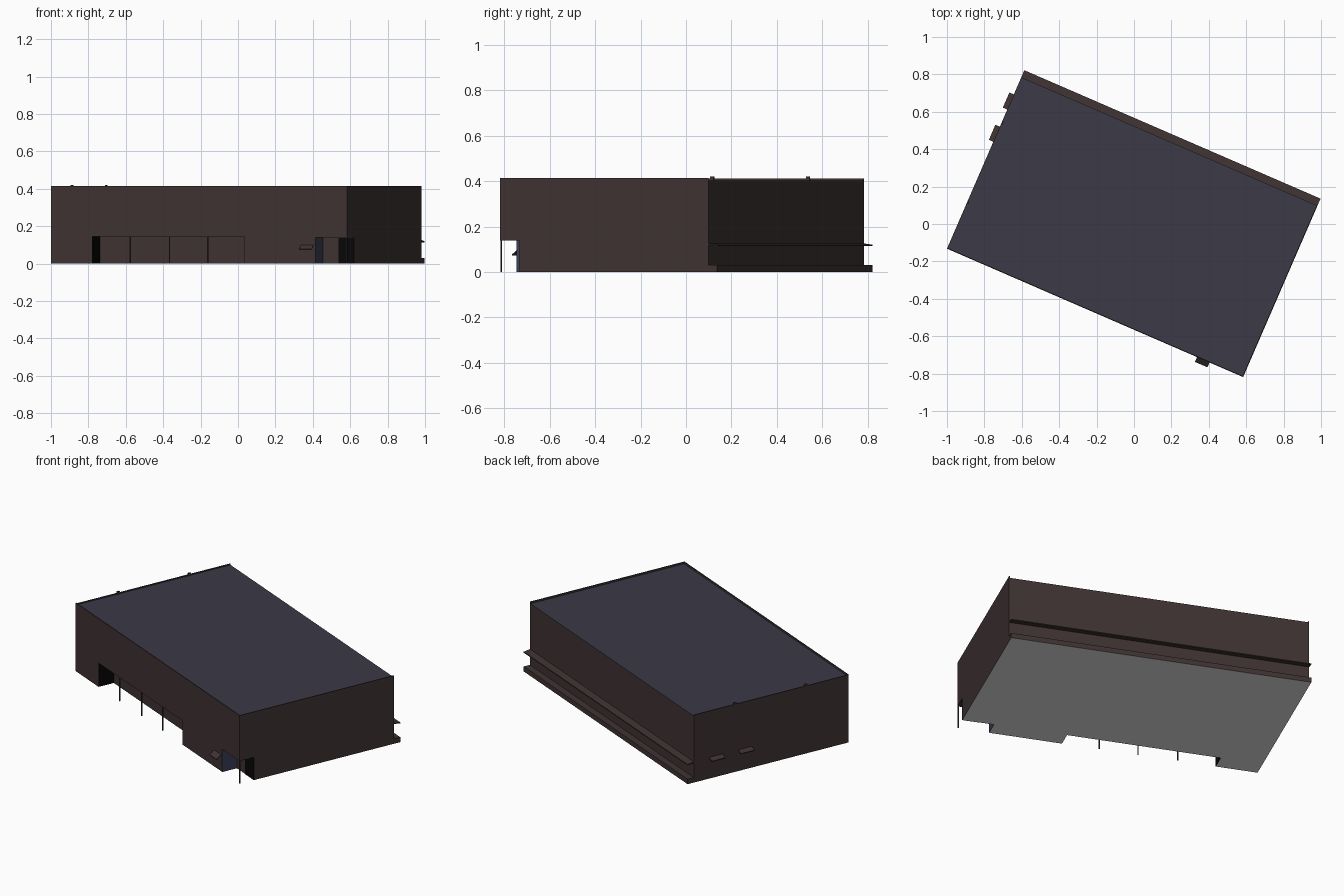
import bpy, bmesh, math
from mathutils import Matrix, Vector

if "Cube" in bpy.data.objects:
    bpy.data.objects.remove(bpy.data.objects["Cube"])

# Local frame: u along the long front wall, v towards the back wall
L, D, H, ROOF = 1.726, 0.999, 0.415, 0.404
FRAME = Matrix.Translation((-1.0, -0.132, 0)) @ Matrix.Rotation(math.atan2(-0.685, 1.58), 4, 'Z')


def mat(name, rgb):
    m = bpy.data.materials.new(name)
    m.diffuse_color = (*rgb, 1)
    m.use_nodes = True
    m.node_tree.nodes["Principled BSDF"].inputs["Base Color"].default_value = m.diffuse_color
    return m


BROWN = mat("brown wall", (0.050, 0.033, 0.033))
SLATE = mat("slate roof", (0.043, 0.042, 0.063))
GLASS = mat("blue glass", (0.043, 0.048, 0.090))
BLACK = mat("black panel", (0.002, 0.002, 0.002))
GREY = mat("pale floor", (0.80, 0.80, 0.80))


def box(name, u, v, z, mats, drop=None):
    """Box from ranges; drop=(axis, wall, slope) tilts it down away from a wall."""
    bm = bmesh.new()
    bmesh.ops.create_cube(bm, size=1)
    for vert in bm.verts:
        vert.co = Vector([r[0] + (c + 0.5) * (r[1] - r[0]) for r, c in zip((u, v, z), vert.co)])
        if drop:
            axis, wall, slope = drop
            vert.co.z -= abs(vert.co[axis] - wall) * slope
    me = bpy.data.meshes.new(name)
    bm.to_mesh(me)
    bm.free()
    for m in mats:
        me.materials.append(m)
    ob = bpy.data.objects.new(name, me)
    bpy.context.collection.objects.link(ob)
    ob.matrix_world = FRAME
    return ob


# Main block with the front recess and the corner entrance cut out
body = box("building_body", (0, L), (0, D), (0, ROOF), [BROWN, SLATE, GREY])
cutters = [box("recess_cutter", (0.24, 1.125), (-0.1, 0.098), (-0.1, 0.145), []),
           box("entrance_cutter", (1.543, L + 0.1), (-0.1, 0.094), (-0.1, 0.138), [])]
bpy.context.view_layer.objects.active = body
for c in cutters:
    c.hide_render = True
    mod = body.modifiers.new("cut", 'BOOLEAN')
    mod.operation, mod.solver, mod.object = 'DIFFERENCE', 'EXACT', c
    bpy.ops.object.modifier_apply(modifier=mod.name)
    bpy.data.objects.remove(c)
for p in body.data.polygons:
    p.material_index = 1 if p.normal.z > 0.5 else 2 if p.normal.z < -0.5 and p.center.z < 0.01 else 0

# Low rim around the roof
T = 0.005
box("front_parapet", (0, L), (0, T), (ROOF, H), [BROWN])
box("right_parapet", (L - T, L), (T, D), (ROOF, H), [BROWN])
box("left_parapet", (0, T), (T, D), (ROOF, 0.411), [BROWN])
for i, v in enumerate((0.272, 0.732)):
    box(f"roof_block_{i + 1}", (0, 0.009), (v - 0.008, v + 0.008), (0.402, 0.421), [BROWN])

# Painted panels in the recess and the entrance
box("recess_side_panel", (0.24, 0.242), (0.001, 0.098), (0, 0.145), [BLACK])
box("entrance_glass", (1.543, 1.545), (0.001, 0.094), (0, 0.138), [GLASS])
box("entrance_door", (1.635, L), (0.092, 0.094), (0, 0.137), [BLACK])

# Thin columns
for i, u in enumerate((0.460, 0.689, 0.912, L - 0.004)):
    box(f"column_{i + 1}", (u - 0.003, u + 0.003), (0.001, 0.007), (0, 0.145 if i < 3 else 0.138), [BROWN])

# Loading platform and its long canopy at the back
platform = box("back_platform", (0, L), (D, 1.040), (0, 0.03), [BROWN, GREY])
for p in platform.data.polygons:
    p.material_index = int(p.normal.z < -0.5)
box("back_canopy", (0, L), (D, 1.040), (0.120, 0.126), [BROWN], (1, D, 0.15))

# Small awnings over the side doors and by the entrance
for i, v in enumerate((0.855, 0.667)):
    box(f"side_awning_{i + 1}", (-0.026, 0), (v - 0.044, v + 0.044), (0.124, 0.129), [BROWN], (0, 0, 0.5))
box("front_awning", (1.457, 1.53), (-0.028, 0), (0.096, 0.100), [BROWN], (1, 0, 0.8))
